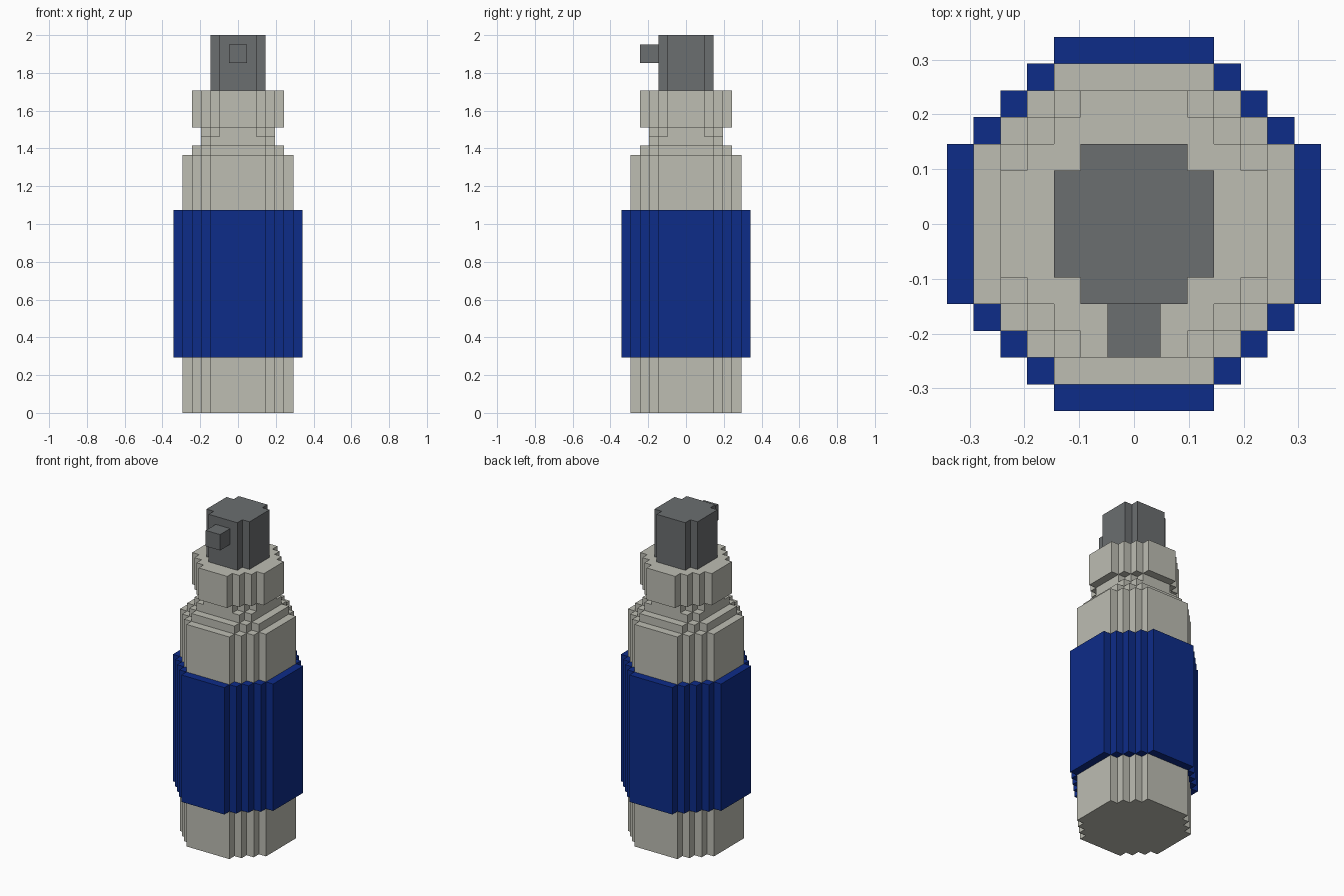
import bpy
import bmesh

U = 2 / 41  # one block; the model is 41 blocks tall

cube = bpy.data.objects.get("Cube")
if cube:
    bpy.data.objects.remove(cube, do_unlink=True)


def material(name, rgb):
    m = bpy.data.materials.new(name)
    m.use_nodes = True
    m.diffuse_color = (*rgb, 1)
    bsdf = m.node_tree.nodes["Principled BSDF"]
    bsdf.inputs["Base Color"].default_value = (*rgb, 1)
    bsdf.inputs["Roughness"].default_value = 0.8
    return m


beige = material("warm grey plastic", (0.51, 0.51, 0.45))
blue = material("blue label", (0.004, 0.025, 0.25))
grey = material("dark grey pump", (0.147, 0.156, 0.162))


def prism(name, outline, z0, z1, mat):
    """Extrude an outline given in blocks from z0 to z1."""
    bm = bmesh.new()
    base = bm.faces.new([bm.verts.new((x * U, y * U, z0 * U)) for x, y in outline])
    up = bmesh.ops.extrude_face_region(bm, geom=[base], use_keep_orig=True)["geom"]
    top = [v for v in up if isinstance(v, bmesh.types.BMVert)]
    bmesh.ops.translate(bm, verts=top, vec=(0, 0, (z1 - z0) * U))
    bmesh.ops.recalc_face_normals(bm, faces=bm.faces)
    mesh = bpy.data.meshes.new(name)
    bm.to_mesh(mesh)
    bm.free()
    mesh.materials.append(mat)
    obj = bpy.data.objects.new(name, mesh)
    bpy.context.collection.objects.link(obj)
    return obj


def stepped_round(radius, flat):
    """Blocky circle: flat sides of half-width `flat`, one-block stair corners."""
    quarter = [(radius, flat)]
    x, y = radius, flat
    while x > flat:
        x -= 1
        quarter.append((x, y))
        if x > flat or y < radius:
            y += 1
            quarter.append((x, y))
    outline = []
    for _ in range(4):
        outline += quarter
        quarter = [(-b, a) for a, b in quarter]
    return outline


# Round parts: name, radius, flat half-width, bottom, top, colour
parts = [
    ("bottle_body", 6, 3, 0, 28, beige),
    ("label_band", 7, 3, 6, 22, blue),
    ("shoulder", 5, 3, 28, 29, beige),
    ("lower_neck", 4, 3, 29, 30, beige),
    ("upper_neck", 4, 2, 30, 31, beige),
    ("collar", 5, 2, 31, 35, beige),
    ("pump_head", 3, 2, 35, 41, grey),
]
for name, radius, flat, z0, z1, mat in parts:
    prism(name, stepped_round(radius, flat), z0, z1, mat)

# Spray nozzle at the front
prism("nozzle", [(-1, -5), (1, -5), (1, -3), (-1, -3)], 38, 40, grey)
